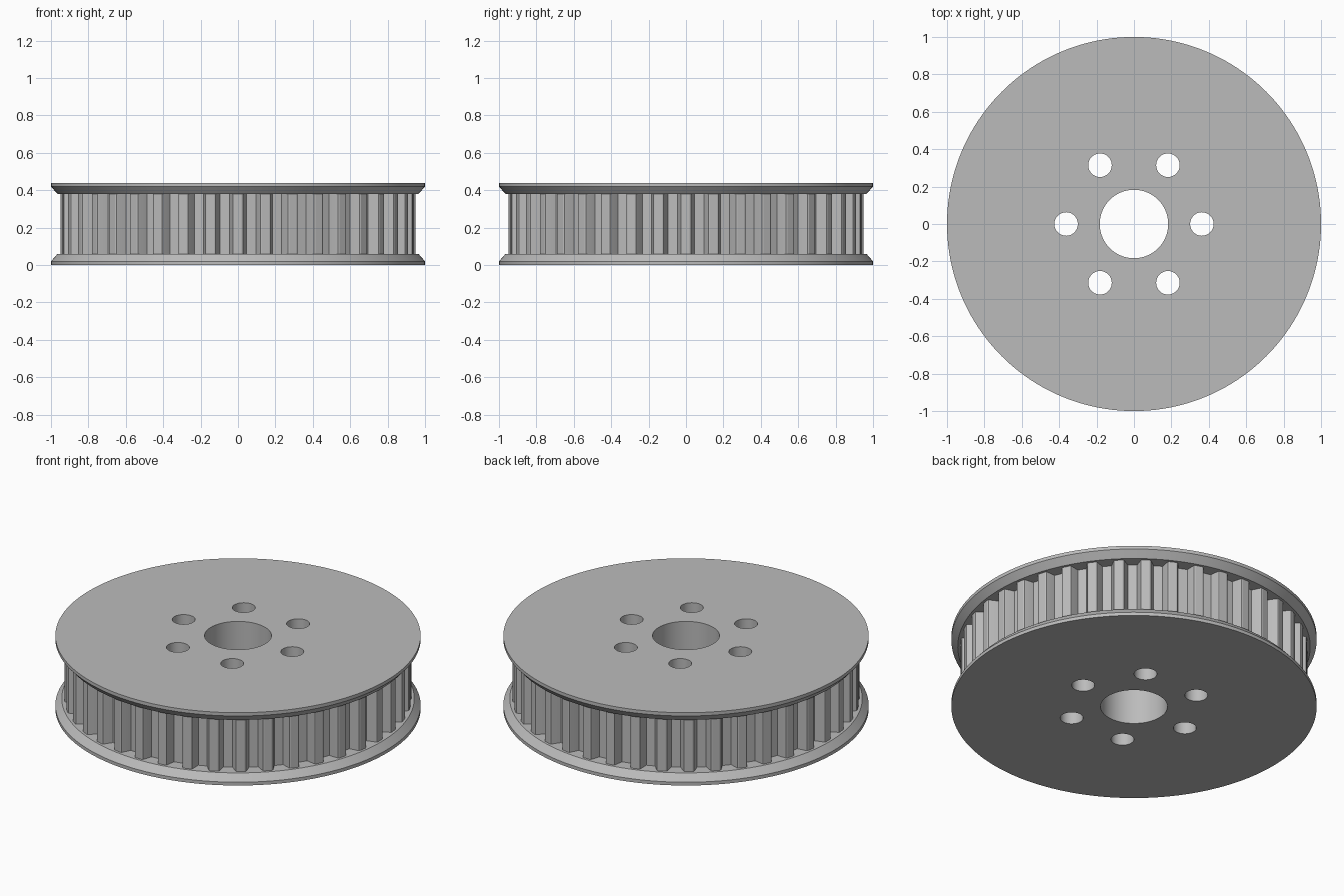
import bpy, bmesh, math

if "Cube" in bpy.data.objects:
    bpy.data.objects.remove(bpy.data.objects["Cube"])

HEIGHT = 0.44
TEETH = 40
TIP, ROOT = 0.95, 0.892

steel = bpy.data.materials.new("grey_metal")
steel.use_nodes = True
GREY = (0.5, 0.5, 0.5, 1)
steel.diffuse_color = GREY
steel.node_tree.nodes["Principled BSDF"].inputs["Base Color"].default_value = GREY


def stack(name, rings):
    """Closed solid skinned through matching horizontal rings of points."""
    bm = bmesh.new()
    loops = [[bm.verts.new(p) for p in ring] for ring in rings]
    for low, high in zip(loops, loops[1:]):
        for i in range(len(low)):
            j = (i + 1) % len(low)
            bm.faces.new((low[i], low[j], high[j], high[i]))
    bm.faces.new(loops[0][::-1])
    bm.faces.new(loops[-1])
    mesh = bpy.data.meshes.new(name)
    bm.to_mesh(mesh)
    bm.free()
    mesh.materials.append(steel)
    obj = bpy.data.objects.new(name, mesh)
    bpy.context.collection.objects.link(obj)
    return obj


def circle(r, z, n, cx=0, cy=0):
    steps = [math.tau * i / n for i in range(n)]
    return [(cx + r * math.cos(a), cy + r * math.sin(a), z) for a in steps]


def combine(target, other, operation):
    mod = target.modifiers.new(operation.lower(), 'BOOLEAN')
    mod.operation = operation
    mod.solver = 'EXACT'
    mod.object = other
    bpy.context.view_layer.objects.active = target
    bpy.ops.object.modifier_apply(modifier=mod.name)
    bpy.data.objects.remove(other)


# Toothed belt ring: tapered teeth with softened tips
def tooth_ring(z):
    half = [(-0.045, ROOT), (-0.031, TIP - 0.012), (-0.027, TIP - 0.003), (-0.02, TIP)]
    tooth = half + [(-t, r) for t, r in reversed(half)]
    points = []
    for k in range(TEETH):
        for t, r in tooth:
            a = math.tau * k / TEETH + t / r
            points.append((r * math.cos(a), r * math.sin(a), z))
    return points


pulley = stack("toothed_pulley", [tooth_ring(0.03), tooth_ring(HEIGHT - 0.03)])

# Bevelled flanges above and below the belt track
profile = [(1.0, 0.0), (1.0, 0.02), (0.965, 0.06)]
lower = stack("lower_flange", [circle(r, z, 160) for r, z in profile])
upper = stack("upper_flange", [circle(r, HEIGHT - z, 160) for r, z in reversed(profile)])
combine(pulley, lower, 'UNION')
combine(pulley, upper, 'UNION')

# Shaft bore and six bolt holes
holes = [(0.183, 0, 0, 64)]
for k in range(6):
    a = math.tau * k / 6
    holes.append((0.063, 0.363 * math.cos(a), 0.363 * math.sin(a), 32))
for r, x, y, n in holes:
    cutter = stack("hole_cutter", [circle(r, z, n, x, y) for z in (-0.1, HEIGHT + 0.1)])
    cutter.hide_render = True
    combine(pulley, cutter, 'DIFFERENCE')

# Smooth round walls, crisp edges
bpy.ops.object.select_all(action='DESELECT')
pulley.select_set(True)
bpy.context.view_layer.objects.active = pulley
bpy.ops.object.shade_smooth_by_angle(angle=math.radians(20))
